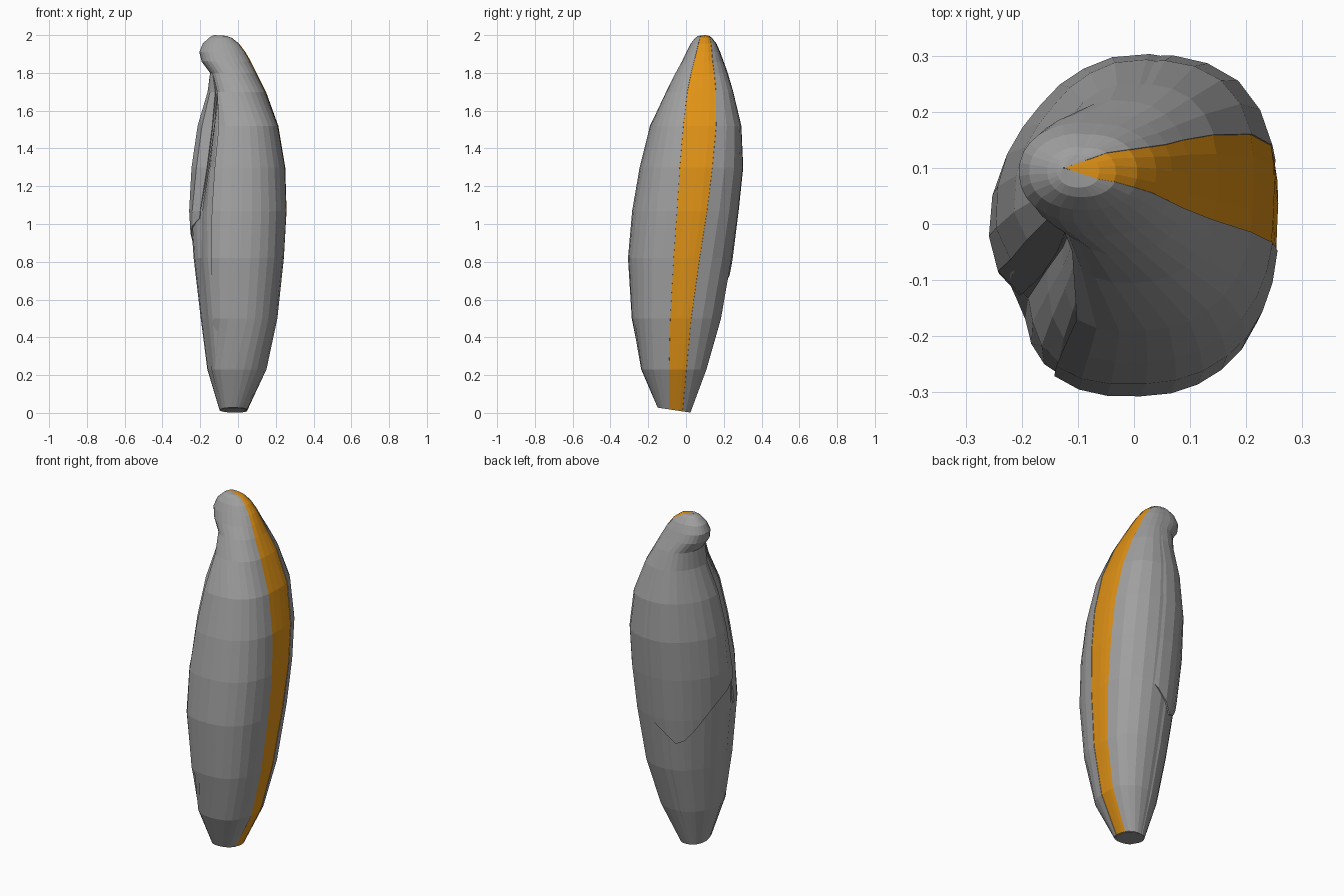
import bpy, bmesh, math

if "Cube" in bpy.data.objects:
    bpy.data.objects.remove(bpy.data.objects["Cube"])

# Sections: z, x min, x max, y min, y max, stripe y low, stripe y high, fold depth
S = [
    (0.015, -.10, .05, -.15, .025, -.09, -.02, 0),
    (0.23, -.165, .15, -.237, .11, -.09, 0, 0),
    (0.50, -.20, .207, -.287, .187, -.083, .025, 0),
    (0.82, -.238, .24, -.307, .242, -.065, .068, .005),
    (1.07, -.256, .254, -.285, .276, -.047, .106, .03),
    (1.30, -.245, .247, -.245, .300, -.032, .134, .05),
    (1.52, -.212, .21, -.19, .290, -.013, .153, .05),
    (1.70, -.16, .148, -.105, .25, .008, .155, .02),
    (1.80, -.148, .10, -.055, .222, .027, .15, 0),
    (1.86, -.193, .07, -.022, .200, .042, .142, 0),
    (1.91, -.205, .042, .002, .182, .055, .138, 0),
    (1.955, -.187, .008, .025, .162, .065, .133, 0),
    (1.985, -.155, -.03, .048, .138, .075, .127, 0),
    (1.996, -.137, -.06, .065, .124, .08, .118, 0),
    (2.0, -.126, -.124, .099, .101, .0995, .1005, 0),
]
ZS = [s[0] for s in S]
N = 2.2          # squareness of the sections
GAP = 0.009      # depth of the core below the petals
# Uneven fullness of the sections around the bud (angle, extra radius)
BULGE = [(0, .003), (25, .018), (45, .025), (70, .013), (92, 0), (115, -.014), (140, -.022),
         (170, -.004), (185, 0), (205, -.018), (222, .005), (240, .01), (270, 0),
         (320, .008), (360, .003)]
BULGE_Z = [(0, .2), (.25, .5), (.8, .9), (1.3, 1), (1.55, 1), (1.7, .5), (1.8, 0)]


def lerp_table(pts, v):
    if v <= pts[0][0]:
        return pts[0][1]
    for (a, p), (b, q) in zip(pts, pts[1:]):
        if v <= b:
            return p + (q - p) * (v - a) / (b - a)
    return pts[-1][1]


def col(k, z):
    return lerp_table([(s[0], s[k]) for s in S], z)


def surf(deg, z, off=0.0):
    """Point on the bud surface at an angle and height."""
    x0, x1, y0, y1 = (col(k, z) for k in (1, 2, 3, 4))
    t = math.radians(deg)
    c, s = math.cos(t), math.sin(t)
    d = (deg % 360) - 212
    dip = col(7, z) * math.exp(-(d / (9 if d < 0 else 22)) ** 2)
    off += lerp_table(BULGE, deg % 360) * lerp_table(BULGE_Z, z) - dip
    rx = max((x1 - x0) / 2 + off, .0004)
    ry = max((y1 - y0) / 2 + off, .0004)
    x = (x0 + x1) / 2 + rx * math.copysign(abs(c) ** (2 / N), c)
    y = (y0 + y1) / 2 + ry * math.copysign(abs(s) ** (2 / N), s)
    if z < .02:                       # slanted cut at the foot
        z = z - .15 * (y + .065)
    return (x, y, z)


def stripe_angle(k, z):
    y0, y1 = col(3, z), col(4, z)
    v = (col(k, z) - (y0 + y1) / 2) / ((y1 - y0) / 2)
    v = max(-.99, min(.99, v))
    return math.degrees(math.asin(math.copysign(abs(v) ** (N / 2), v)))


def material(name, rgb):
    m = bpy.data.materials.new(name)
    m.diffuse_color = (*rgb, 1)
    m.use_nodes = True
    m.node_tree.nodes["Principled BSDF"].inputs["Base Color"].default_value = m.diffuse_color
    return m


def finish(name, bm, mat):
    bmesh.ops.remove_doubles(bm, verts=bm.verts, dist=.0001)
    me = bpy.data.meshes.new(name)
    bm.to_mesh(me)
    bm.free()
    me.materials.append(mat)
    ob = bpy.data.objects.new(name, me)
    bpy.context.collection.objects.link(ob)
    return ob


def patch(name, lo, hi, n, mat, floor=None, off=lambda a, z: 0):
    """Shell between two edge angles, optionally with a lower edge."""
    bm = bmesh.new()
    rows = []
    for z in ZS:
        row = []
        for i in range(n + 1):
            a = lo(z) + (hi(z) - lo(z)) * i / n
            zz = max(z, floor(a)) if floor else z
            row.append(bm.verts.new(surf(a, zz, off(a, zz))))
        rows.append(row)
    for r, q in zip(rows, rows[1:]):
        for i in range(n):
            bm.faces.new((r[i], r[i + 1], q[i + 1], q[i]))
    ob = finish(name, bm, mat)
    sol = ob.modifiers.new("thickness", 'SOLIDIFY')
    sol.thickness = .008
    sol.offset = -1
    return ob


grey = material("petal grey", (.35, .35, .35))
orange = material("stripe orange", (.75, .29, .008))


# Core under the petals, raised where it shows at the lower left, closed at the foot
def core_off(a, z):
    return -.002 if 100 <= a <= 230 and z < 1.1 else -GAP


bm = bmesh.new()
rings = [[bm.verts.new(surf(a, min(z, 1.992), core_off(a, z))) for a in range(0, 360, 10)]
         for z in ZS[:-1]]
for r, q in zip(rings, rings[1:]):
    for i in range(36):
        j = (i + 1) % 36
        bm.faces.new((r[i], r[j], q[j], q[i]))
bm.faces.new(rings[0][::-1])
bm.faces.new(rings[-1])
finish("core", bm, grey)


# Petal edges
def front_edge(z):
    return lerp_table([(.23, 212), (.5, 232), (1.07, 240), (1.52, 244),
                       (1.7, 225), (1.8, 208)], z) - 360


def left_edge(z):
    return lerp_table([(1.0, 206), (1.3, 211), (1.7, 210), (1.8, 208)], z)


def v_edge(a):
    return lerp_table([(60, .86), (85, .78), (112, .66), (135, .75), (165, .90), (206, 1.03)], a)


def left_off(a, z):
    fade = lerp_table([(1.6, 1), (1.8, 0)], z)
    low = lerp_table([(.7, .009), (1.1, .003)], z)
    return lerp_table([(60, -.012), (92, low * fade)], a)


# Orange stripe down the right side, slightly sunk
patch("stripe", lambda z: stripe_angle(5, z) - 1, lambda z: stripe_angle(6, z) + 1, 4, orange,
      off=lambda a, z: -.002)
# Front petal, from the fold to the stripe
patch("front_petal", front_edge, lambda z: stripe_angle(5, z), 10, grey)
# Back petal, from the stripe to the back, fading into the core
patch("back_petal", lambda z: stripe_angle(6, z), lambda z: 104, 6, grey,
      off=lambda a, z: lerp_table([(60, 0), (104, -.004)], a))
# Left petal with the V-shaped lower edge
patch("left_petal", lambda z: 60, left_edge, 12, grey, v_edge, left_off)
